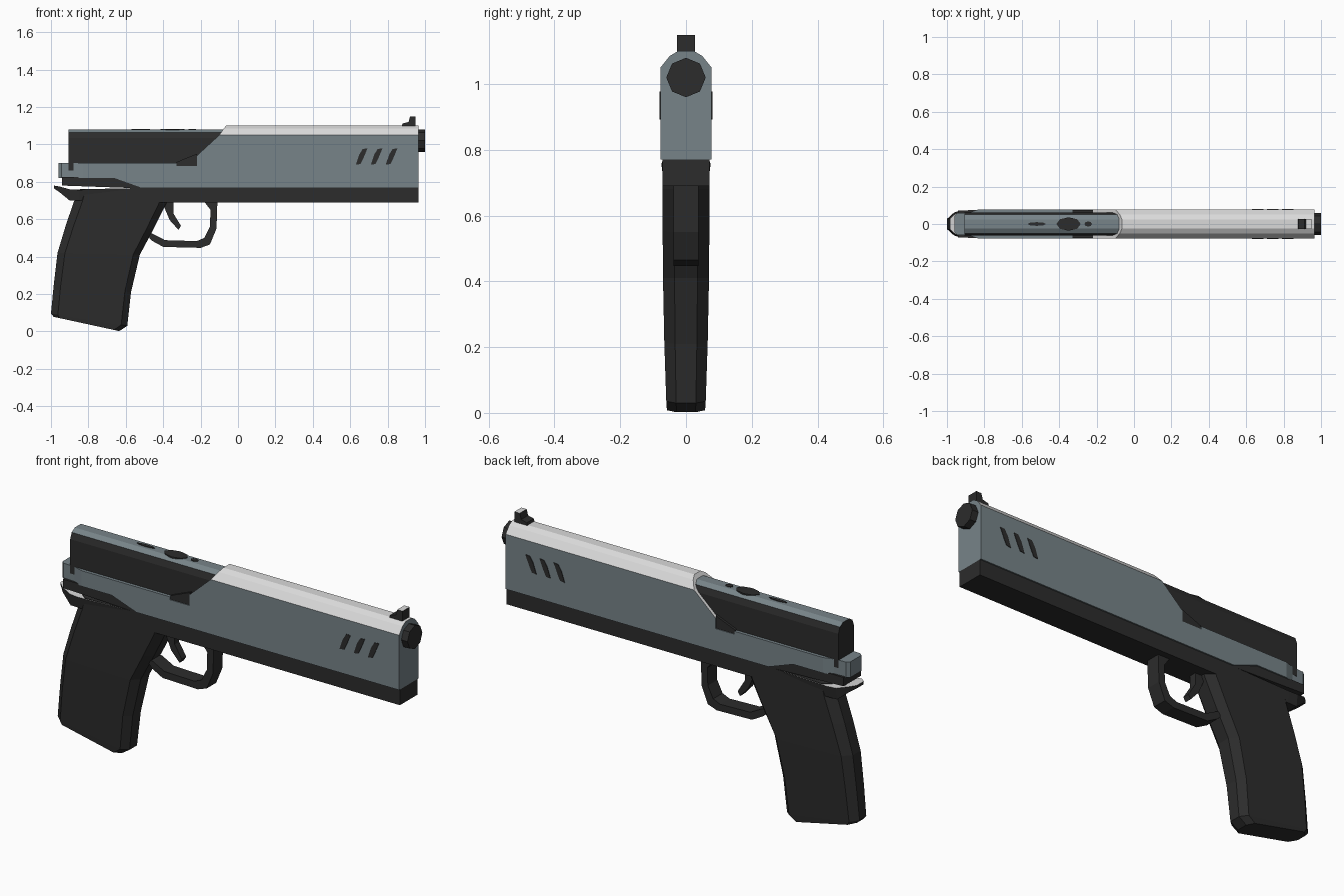
import bpy, bmesh, math
from mathutils import Vector

if "Cube" in bpy.data.objects:
    bpy.data.objects.remove(bpy.data.objects["Cube"])


def material(name, col):
    m = bpy.data.materials.new(name)
    m.diffuse_color = (*col, 1)
    m.use_nodes = True
    m.node_tree.nodes["Principled BSDF"].inputs["Base Color"].default_value = m.diffuse_color
    return m


STEEL = material("blue_grey_steel", (0.185, 0.23, 0.25))
DARK = material("dark_polymer", (0.025, 0.025, 0.025))
LIGHT = material("light_metal", (0.70, 0.70, 0.70))


def finish(name, bm, mats, rule=None):
    """Turn a bmesh into an object; rule picks a material index per face."""
    bmesh.ops.recalc_face_normals(bm, faces=bm.faces)
    bm.normal_update()
    if rule:
        for f in bm.faces:
            f.material_index = rule(f)
    me = bpy.data.meshes.new(name)
    bm.to_mesh(me)
    bm.free()
    for m in mats:
        me.materials.append(m)
    ob = bpy.data.objects.new(name, me)
    bpy.context.collection.objects.link(ob)
    return ob


def loft(name, rings, mats, rule=None):
    """Skin a list of rings with equal point counts and cap both ends."""
    bm = bmesh.new()
    loops = [[bm.verts.new(p) for p in r] for r in rings]
    n = len(loops[0])
    for a, b in zip(loops, loops[1:]):
        for i in range(n):
            j = (i + 1) % n
            bm.faces.new((a[i], a[j], b[j], b[i]))
    bm.faces.new(loops[0])
    bm.faces.new(loops[-1])
    return finish(name, bm, mats, rule)


def side_prism(name, pts, hw, mats, rule=None, y=0.0):
    """Side outline (x, z) extruded across the width."""
    return loft(name, [[(x, y + s * hw, z) for x, z in pts] for s in (-1, 1)], mats, rule)


def mirrored(half):
    """Complete a half section across y = 0."""
    return half + [(-y, z) for y, z in reversed(half)]


# Steel main body with its notched, slanted rear edge
side_prism("main_body", [
    (-0.83, 0.90), (-0.33, 0.90), (-0.33, 0.885), (-0.22, 0.885), (-0.22, 0.94),
    (-0.10, 1.05), (0.965, 1.05), (0.965, 0.77), (-0.52, 0.77), (-0.66, 0.82),
    (-0.83, 0.82)], 0.078, [STEEL, LIGHT],
    lambda f: 1 if f.normal.x < -0.5 and f.normal.z > 0.5 else 0)

# Narrowed tail of the body
plan = [(-0.83, 0.078), (-0.88, 0.062), (-0.945, 0.058), (-0.96, 0.045)]
plan = plan + [(x, -y) for x, y in reversed(plan)]
loft("body_tail", [[(x, y, z) for x, y in plan] for z in (0.82, 0.90)], [STEEL])

# Light chamfered top with sloping rear end
cap = mirrored([(0.078, 1.05), (0.05, 1.085), (0.025, 1.10)])
loft("top_cover", [
    [(-0.10 + (z - 1.05) * 0.7, y, z) for y, z in cap],
    [(0.965, y, z) for y, z in cap]], [LIGHT, STEEL],
    lambda f: 1 if f.normal.x > 0.9 else 0)

# Dark rear slide with a steel top strip
slide = mirrored([(0.062, 0.86), (0.062, 1.035), (0.05, 1.065), (0.025, 1.08)])
loft("rear_slide", [[(x, y, z) for y, z in slide] for x in (-0.905, -0.05)],
     [DARK, STEEL], lambda f: 1 if f.normal.z > 0.75 else 0)

# Worn dark patches on the strip
for cx, rx, ry in ((-0.35, 0.065, 0.036), (-0.52, 0.05, 0.010), (-0.245, 0.02, 0.014)):
    ring = [(cx + rx * math.cos(a * math.pi / 4), ry * math.sin(a * math.pi / 4)) for a in range(8)]
    loft("top_patch", [[(x, y, z) for x, y in ring] for z in (1.076, 1.083)], [DARK])

# Ejection tab filling the notch
side_prism("ejection_tab", [(-0.33, 0.87), (-0.33, 0.905), (-0.22, 0.95), (-0.22, 0.87)],
           0.074, [DARK])

# Lower frame rail
side_prism("lower_rail", [
    (-0.94, 0.825), (-0.66, 0.825), (-0.50, 0.78), (0.965, 0.775), (0.965, 0.69),
    (-0.42, 0.69), (-0.52, 0.765), (-0.94, 0.78)], 0.071, [DARK])

# Rear hand guard that narrows to a raised tip, light on top
tang = [(-0.985, 0.780, 0.765, 0.028), (-0.955, 0.775, 0.745, 0.055),
        (-0.90, 0.760, 0.70, 0.073), (-0.85, 0.757, 0.70, 0.075), (-0.60, 0.765, 0.70, 0.072)]
loft("grip_tang", [[(x, -w, t), (x, w, t), (x, w * 0.9, b), (x, -w * 0.9, b)]
                   for x, t, b, w in tang], [DARK, LIGHT],
     lambda f: 1 if f.normal.z > 0.9 else 0)

# Grip: back point, front point, half width at each level
levels = [
    ((-0.985, 0.078), (-0.635, 0.002), 0.058),
    ((-1.0, 0.095), (-0.592, 0.030), 0.060),
    ((-0.985, 0.25), (-0.572, 0.21), 0.066),
    ((-0.965, 0.42), (-0.525, 0.41), 0.070),
    ((-0.92, 0.57), (-0.45, 0.55), 0.071),
    ((-0.875, 0.70), (-0.385, 0.68), 0.071),
    ((-0.86, 0.76), (-0.36, 0.77), 0.071)]
rings = []
for back, front, w in levels:
    b, f = Vector((back[0], 0, back[1])), Vector((front[0], 0, front[1]))
    ring = []
    for t, k in ((0, 0.45), (0.09, 1), (0.92, 1), (1, 0.5)):
        ring.append(b.lerp(f, t) + Vector((0, w * k, 0)))
    ring += [Vector((p.x, -p.y, p.z)) for p in reversed(ring)]
    rings.append(ring)
loft("grip", rings, [DARK])

# Trigger guard
side_prism("trigger_guard", [
    (-0.11, 0.70), (-0.115, 0.55), (-0.15, 0.465), (-0.20, 0.447), (-0.40, 0.452),
    (-0.46, 0.485), (-0.50, 0.53), (-0.455, 0.522), (-0.39, 0.488), (-0.22, 0.483),
    (-0.18, 0.50), (-0.15, 0.56), (-0.147, 0.65), (-0.185, 0.70)], 0.038, [DARK])

# Trigger
side_prism("trigger", [
    (-0.41, 0.70), (-0.345, 0.70), (-0.345, 0.63), (-0.305, 0.565),
    (-0.318, 0.543), (-0.365, 0.595)], 0.018, [DARK])

# Muzzle: eight-sided barrel end
octagon = [(0.06 * math.sin(a * math.pi / 4), 1.02 + 0.06 * math.cos(a * math.pi / 4))
           for a in range(8)]
loft("muzzle", [[(x, y, z) for y, z in octagon] for x in (0.90, 1.0)], [DARK])

# Front sight
side_prism("front_sight", [
    (0.875, 1.095), (0.88, 1.112), (0.912, 1.12), (0.92, 1.15), (0.95, 1.15),
    (0.95, 1.095)], 0.028, [DARK, LIGHT],
    lambda f: 1 if f.normal.z > 0.99 else 0)

# Slanted vents on both sides
for side in (-1, 1):
    for i in range(3):
        x = 0.63 + 0.08 * i
        side_prism("side_vent", [
            (x, 0.892), (x + 0.025, 0.895), (x + 0.04, 0.925), (x + 0.062, 0.978),
            (x + 0.037, 0.976), (x + 0.018, 0.945)], 0.002, [DARK], y=side * 0.0785)
